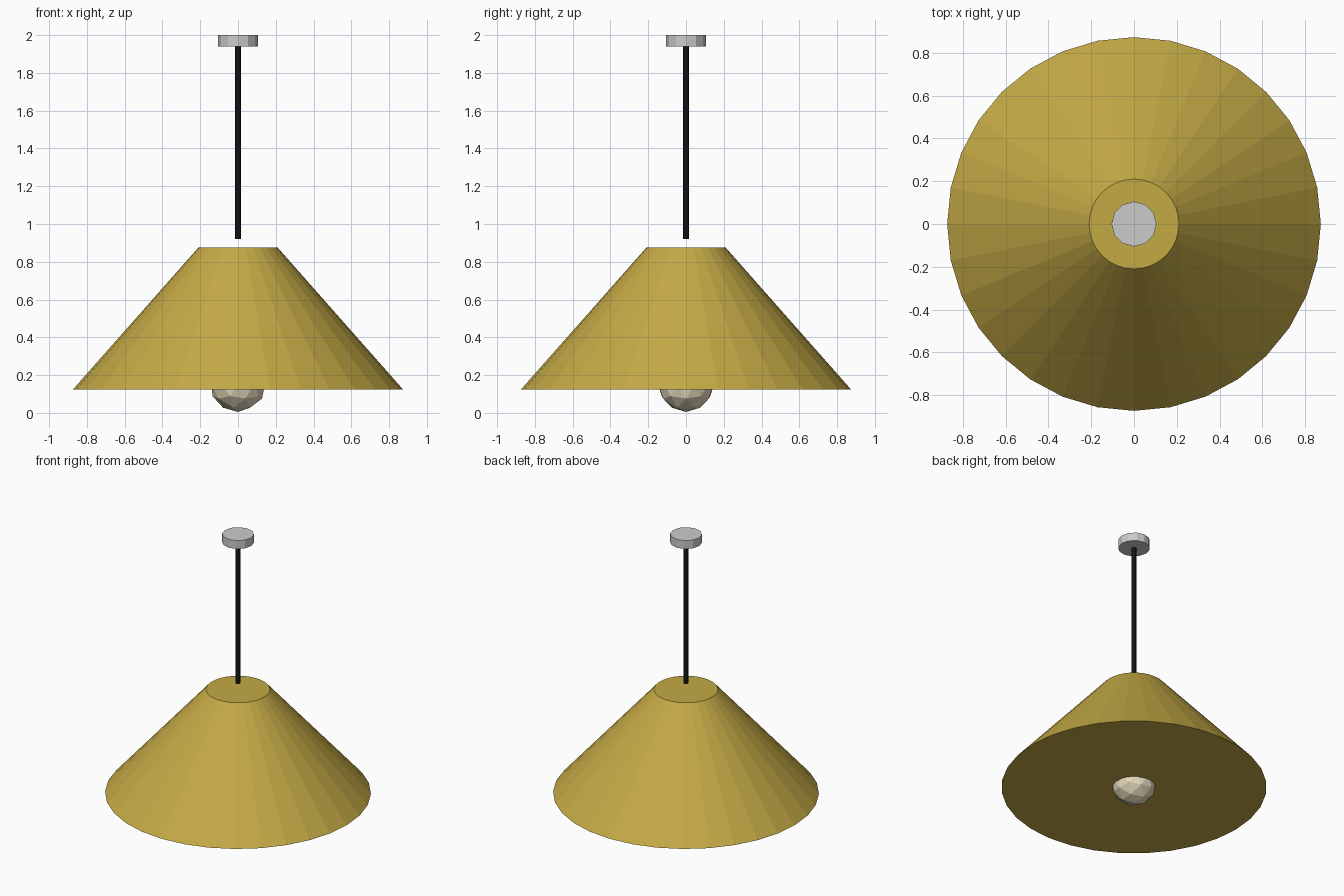
import bpy

if "Cube" in bpy.data.objects:
    bpy.data.objects.remove(bpy.data.objects["Cube"])

def material(name, color):
    m = bpy.data.materials.new(name)
    m.diffuse_color = color
    m.use_nodes = True
    m.node_tree.nodes["Principled BSDF"].inputs["Base Color"].default_value = m.diffuse_color
    return m

def cone(name, sides, r_bottom, r_top, z0, z1, mat=None):
    bpy.ops.mesh.primitive_cone_add(vertices=sides, radius1=r_bottom, radius2=r_top,
                                    depth=z1 - z0, location=(0, 0, (z0 + z1) / 2))
    ob = bpy.context.object
    ob.name = name
    if mat:
        ob.data.materials.append(mat)
    return ob

brass = material("brass", (0.55, 0.40, 0.06, 1))
black = material("black", (0.012, 0.012, 0.015, 1))
cream = material("warm_glass", (0.80, 0.72, 0.52, 1))

# Ceiling mount and cord
cone("ceiling_mount", 12, 0.105, 0.105, 1.94, 2.0)
cone("cord", 8, 0.016, 0.016, 0.92, 1.95, black)

# Closed conical shade
cone("shade", 32, 0.873, 0.21, 0.125, 0.875, brass)

# Faceted bulb peeking out below the shade
bpy.ops.mesh.primitive_ico_sphere_add(subdivisions=2, radius=0.15, location=(0, 0, 0.155))
bulb = bpy.context.object
bulb.name = "bulb"
bulb.data.materials.append(cream)
